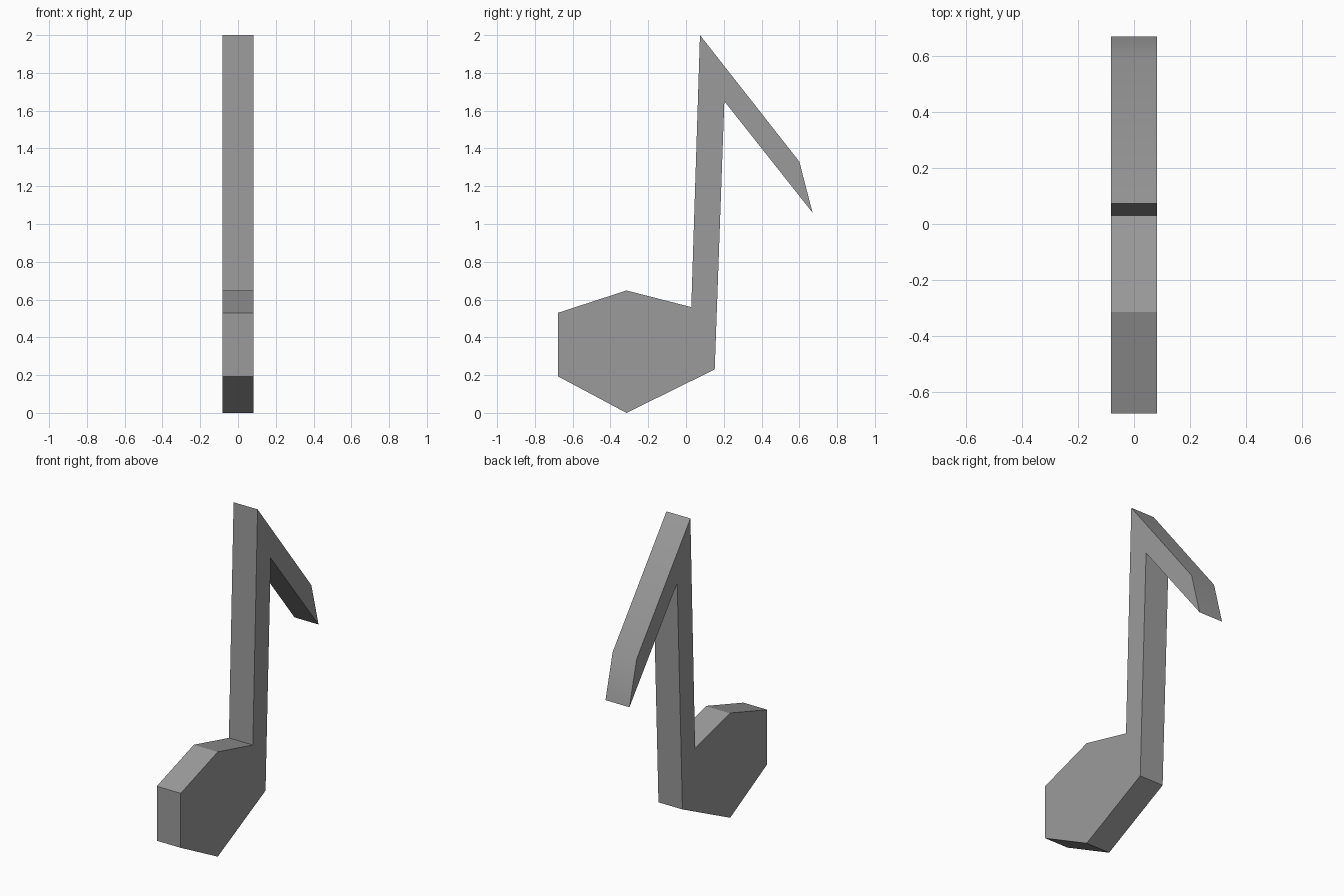
import bpy
import bmesh
from math import radians

cube = bpy.data.objects.get("Cube")
if cube:
    bpy.data.objects.remove(cube, do_unlink=True)

HALF_WIDTH = 0.082

# Single flat grey
grey = bpy.data.materials.new("mid_grey")
grey.use_nodes = True
colour = (0.33, 0.33, 0.33, 1)
grey.diffuse_color = colour
grey.node_tree.nodes["Principled BSDF"].inputs["Base Color"].default_value = colour

# Side outline (y, z): faceted head, leaning stem, drooping flag
head_underside = [(-0.677, 0.193), (-0.315, 0.0), (0.152, 0.23)]
flag = [(0.203, 1.65), (0.67, 1.06), (0.60, 1.33), (0.074, 2.0)]
head_top = [(0.028, 0.56), (-0.315, 0.648), (-0.677, 0.53)]
outline = head_underside + flag + head_top

# Extrude the outline across the width
bm = bmesh.new()
face = bm.faces.new([bm.verts.new((-HALF_WIDTH, y, z)) for y, z in outline])
extruded = bmesh.ops.extrude_face_region(bm, geom=[face])["geom"]
moved = [v for v in extruded if isinstance(v, bmesh.types.BMVert)]
bmesh.ops.translate(bm, verts=moved, vec=(2 * HALF_WIDTH, 0, 0))
bmesh.ops.recalc_face_normals(bm, faces=bm.faces)

mesh = bpy.data.meshes.new("music_note")
bm.to_mesh(mesh)
bm.free()
mesh.materials.append(grey)
note = bpy.data.objects.new("music_note", mesh)
bpy.context.collection.objects.link(note)

# Soften only the shallow bend near the flag tip
bpy.ops.object.select_all(action="DESELECT")
note.select_set(True)
bpy.context.view_layer.objects.active = note
bpy.ops.object.shade_smooth_by_angle(angle=radians(30))
